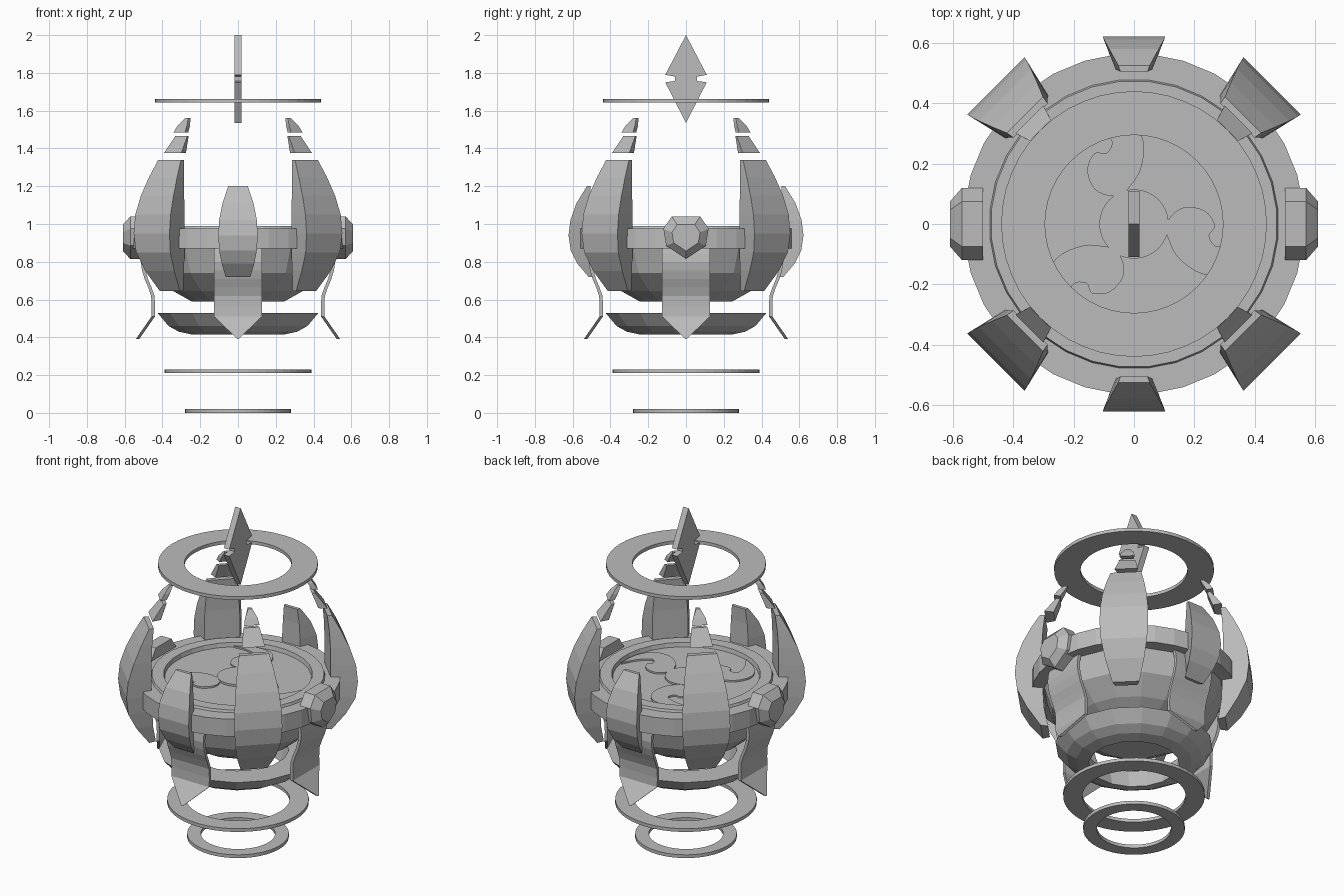
import bpy, bmesh, math
from mathutils import Matrix, Vector

if "Cube" in bpy.data.objects:
    bpy.data.objects.remove(bpy.data.objects["Cube"])

stone = bpy.data.materials.new("grey_stone")
stone.diffuse_color = (0.5, 0.5, 0.5, 1)
stone.use_nodes = True
stone.node_tree.nodes["Principled BSDF"].inputs["Base Color"].default_value = stone.diffuse_color


def finish(name, bm):
    bmesh.ops.recalc_face_normals(bm, faces=bm.faces)
    me = bpy.data.meshes.new(name)
    bm.to_mesh(me)
    bm.free()
    ob = bpy.data.objects.new(name, me)
    me.materials.append(stone)
    bpy.context.collection.objects.link(ob)
    return ob


def stack(name, sections, turn=0, closed=False):
    """Skin a list of equal-length point loops; cap the ends unless closed."""
    bm = bmesh.new()
    loops = [[bm.verts.new(p) for p in s] for s in sections]
    n = len(loops[0])
    pairs = list(zip(loops, loops[1:])) + ([(loops[-1], loops[0])] if closed else [])
    for a, b in pairs:
        for i in range(n):
            j = (i + 1) % n
            bm.faces.new((a[i], a[j], b[j], b[i]))
    if not closed:
        bm.faces.new(loops[0])
        bm.faces.new(loops[-1])
    bm.transform(Matrix.Rotation(math.radians(turn), 4, 'Z'))
    return finish(name, bm)


def lathe(name, profile, sides, closed=False, phase=0.0):
    secs = []
    for r, z in profile:
        angs = [2 * math.pi * (i + phase) / sides for i in range(sides)]
        secs.append([(r * math.cos(a), r * math.sin(a), z) for a in angs])
    return stack(name, secs, 0, closed)


def shell(name, rows, turn):
    """Curved plate facing -y; rows are (z, outer r, outer half width, inner r, inner half width)."""
    secs = [[(-wo, -ro, z), (wo, -ro, z), (wi, -ri, z), (-wi, -ri, z)]
            for z, ro, wo, ri, wi in rows]
    return stack(name, secs, turn)


def smooth_path(points, steps):
    """Sample a smooth curve through the points."""
    p = [Vector(q) for q in points]
    p = [2 * p[0] - p[1]] + p + [2 * p[-1] - p[-2]]
    out = []
    for i in range(1, len(p) - 2):
        for k in range(steps):
            t = k / steps
            out.append(0.5 * (2 * p[i] + (p[i + 1] - p[i - 1]) * t
                       + (2 * p[i - 1] - 5 * p[i] + 4 * p[i + 1] - p[i + 2]) * t * t
                       + (3 * p[i] - p[i - 1] - 3 * p[i + 1] + p[i + 2]) * t ** 3))
    return out + [p[-2]]


# Floating flat rings
for name, z, ro, ri in (("bottom_ring", 0.0, 0.28, 0.205),
                        ("lower_ring", 0.21, 0.39, 0.285),
                        ("halo_ring", 1.643, 0.44, 0.295)):
    lathe(name, [(ro, z), (ro, z + 0.02), (ri, z + 0.02), (ri, z)], 48, True)

# Hollow dish floating under the bowl
lathe("floating_dish", [(0.435, 0.53), (0.375, 0.46), (0.32, 0.43), (0.25, 0.415), (0.28, 0.53)],
      16, True, 0.5)

# Faceted bowl
lathe("bowl", [(0.25, 0.59), (0.35, 0.645), (0.455, 0.74), (0.50, 0.88)], 16, False, 0.5)

# Band and platform with a raised lip and a recessed floor
lathe("platform", [(0.48, 0.87), (0.565, 0.87), (0.565, 0.975), (0.48, 0.975), (0.475, 0.99),
                   (0.41, 0.99), (0.405, 0.965)], 32, False, 0.5)

# Hub and three comma-shaped swirls on the floor
lathe("hub", [(0.115, 0.96), (0.115, 0.977)], 32)
edge_in = [(-0.25, 0.31), (-0.15, 0.31), (-0.075, 0.28), (-0.09, 0.235), (-0.13, 0.235),
           (-0.155, 0.18), (-0.13, 0.115), (-0.07, 0.092), (-0.02, 0.115)]
edge_out = [(-0.02, 0.115), (0.022, 0.18), (0.03, 0.28), (-0.03, 0.36), (-0.14, 0.365), (-0.25, 0.31)]
outline = smooth_path(edge_in, 4)[:-1] + smooth_path(edge_out, 4)[:-1]
for k in range(3):
    stack("swirl", [[(p.x, p.y, z) for p in outline] for z in (0.96, 0.975)], 120 * k)

# Diagonal pillars with two claw pieces floating above each
pillar = [(0.645, 0.51, 0.075, 0.47, 0.06), (0.75, 0.585, 0.108, 0.49, 0.085),
          (0.85, 0.635, 0.128, 0.495, 0.095), (0.95, 0.647, 0.134, 0.50, 0.10),
          (1.05, 0.637, 0.132, 0.50, 0.10), (1.15, 0.605, 0.122, 0.50, 0.097),
          (1.25, 0.56, 0.105, 0.495, 0.09), (1.34, 0.512, 0.085, 0.485, 0.08)]
claw = [(1.375, 0.49, 0.065, 0.44, 0.05), (1.465, 0.425, 0.045, 0.405, 0.035)]
tip = [(1.485, 0.44, 0.043, 0.405, 0.033), (1.52, 0.418, 0.035, 0.385, 0.025),
       (1.56, 0.385, 0.012, 0.365, 0.01)]
for a in (45, 135, 225, 315):
    shell("pillar", pillar, a)
    shell("claw", claw, a)
    shell("claw_tip", tip, a)

# Curved shields on the front and back
shield = [(0.72, 0.515, 0.065, 0.495, 0.045), (0.79, 0.575, 0.086, 0.505, 0.055),
          (0.86, 0.61, 0.10, 0.51, 0.06), (0.94, 0.622, 0.104, 0.51, 0.06),
          (1.02, 0.612, 0.10, 0.51, 0.06), (1.11, 0.58, 0.082, 0.51, 0.055),
          (1.20, 0.525, 0.052, 0.505, 0.045)]
for a in (0, 180):
    shell("shield", shield, a)

# Bevelled gems on the left and right
gem = [(-0.075, 1.04), (0.075, 1.04), (0.12, 0.975), (0.105, 0.885), (0, 0.815),
       (-0.105, 0.885), (-0.12, 0.975)]
for a in (90, 270):
    stack("gem", [[(x * s, -r, 0.925 + (z - 0.925) * s) for x, z in gem]
                  for r, s in ((0.50, 1), (0.57, 1), (0.61, 0.62))], a)

# Hanging pointed straps
path = smooth_path([(0.50, 0.89), (0.515, 0.80), (0.495, 0.71), (0.46, 0.62), (0.458, 0.51)], 2)
strap = [(p.y, p.x, 0.127, p.x - 0.018, 0.127) for p in path]
strap.append((0.392, 0.54, 0.004, 0.522, 0.004))
for a in (0, 90, 180, 270):
    shell("strap", strap, a)

# Notched crystal
half = [(0.11, 1.79), (0.057, 1.78), (0.057, 1.757), (0.11, 1.75)]
crystal = [(0, 2.0)] + half + [(0, 1.535)] + [(-y, z) for y, z in reversed(half)]
stack("crystal", [[(x, y, z) for y, z in crystal] for x in (-0.018, 0.018)])
